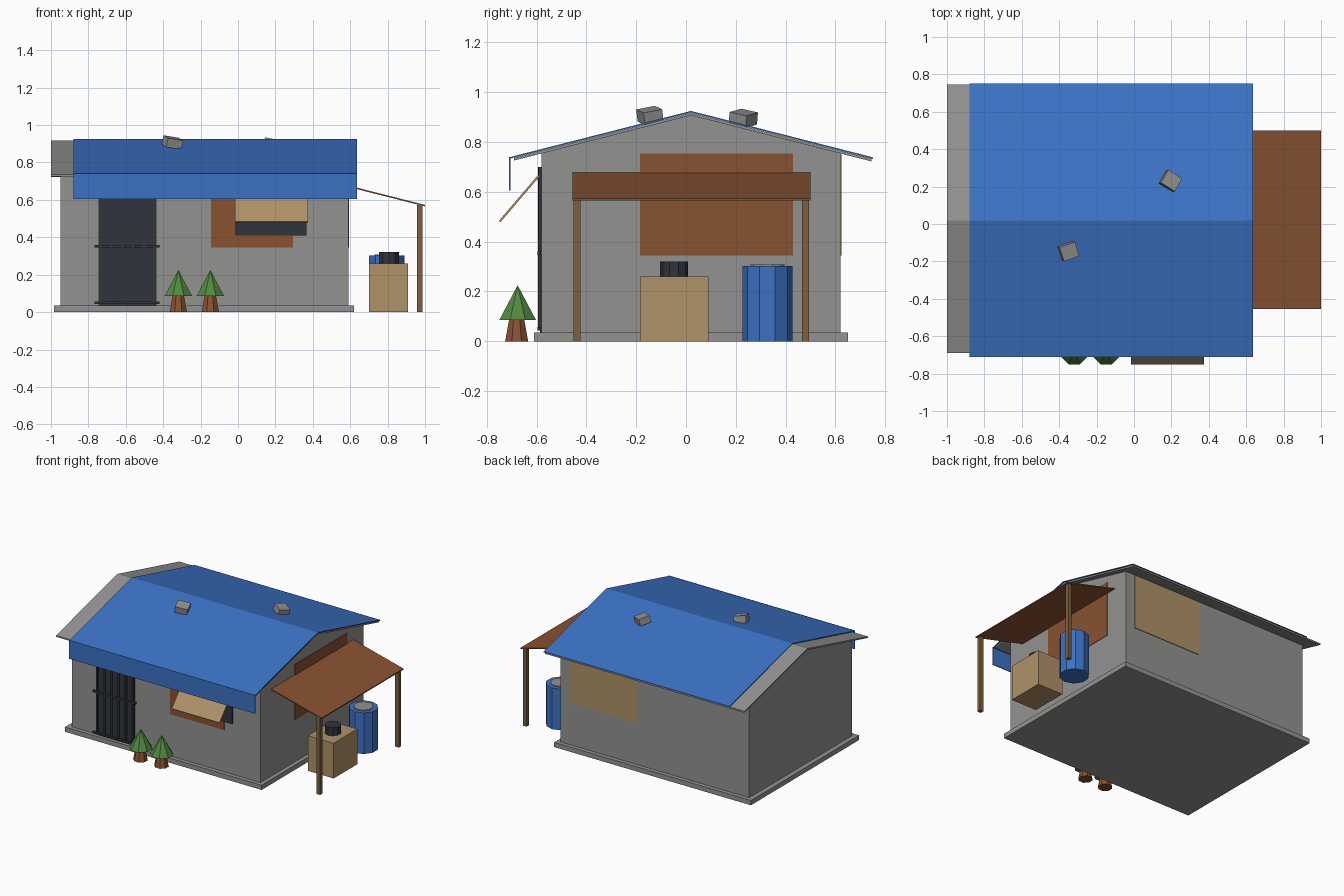
import bpy, math
from mathutils import Vector

cube = bpy.data.objects.get("Cube")
if cube:
    bpy.data.objects.remove(cube)


def material(name, r, g, b):
    m = bpy.data.materials.new(name)
    m.use_nodes = True
    m.diffuse_color = (r, g, b, 1)
    m.node_tree.nodes["Principled BSDF"].inputs["Base Color"].default_value = (r, g, b, 1)
    return m


GREY = material("concrete grey", 0.29, 0.29, 0.28)
BLUE = material("tarp blue", 0.045, 0.17, 0.56)
RUST = material("rust brown", 0.25, 0.085, 0.03)
TAN = material("plywood tan", 0.43, 0.29, 0.14)
DARK = material("iron dark", 0.03, 0.036, 0.045)
WOOD = material("post wood", 0.2, 0.115, 0.05)
GREEN = material("leaf green", 0.08, 0.25, 0.05)


def mesh(name, verts, faces, mat):
    me = bpy.data.meshes.new(name)
    me.from_pydata(verts, [], faces)
    me.materials.append(mat)
    ob = bpy.data.objects.new(name, me)
    bpy.context.collection.objects.link(ob)
    return ob


def box(name, x, y, z, mat):
    """Box from (min, max) ranges on each axis."""
    v = [(a, b, c) for a in x for b in y for c in z]
    f = [(0, 1, 3, 2), (4, 6, 7, 5), (0, 4, 5, 1), (2, 3, 7, 6), (0, 2, 6, 4), (1, 5, 7, 3)]
    return mesh(name, v, f, mat)


def extrude_x(name, x, profile, mat):
    """Closed y-z profile, counterclockwise seen from +x, swept along x."""
    n = len(profile)
    v = [(a, y, z) for a in x for y, z in profile]
    f = [tuple(reversed(range(n))), tuple(range(n, 2 * n))]
    f += [(i, (i + 1) % n, n + (i + 1) % n, n + i) for i in range(n)]
    return mesh(name, v, f, mat)


def cone(name, loc, r1, r2, height, sides, mat, turn=0.0):
    bpy.ops.mesh.primitive_cone_add(vertices=sides, radius1=r1, radius2=r2, depth=height,
                                    location=(loc[0], loc[1], loc[2] + height / 2),
                                    rotation=(0, 0, turn))
    ob = bpy.context.object
    ob.name = name
    ob.data.materials.append(mat)
    return ob


RIDGE_Y, SLOPE = 0.02, 0.255


def roof_z(y, top):
    return top - abs(y - RIDGE_Y) * SLOPE


def roof_sheet(name, x, y0, y1, top, thick, mat):
    ys = (y0, RIDGE_Y, y1)
    lower = [(y, roof_z(y, top) - thick) for y in ys]
    upper = [(y, roof_z(y, top)) for y in reversed(ys)]
    extrude_x(name, x, lower + upper, mat)


# House body
box("foundation_slab", (-0.985, 0.62), (-0.61, 0.65), (0, 0.035), GREY)
extrude_x("house_walls", (-0.95, 0.59),
          [(-0.58, 0.03), (0.62, 0.03), (0.62, 0.754), (RIDGE_Y, 0.907), (-0.58, 0.754)], GREY)

# Roof sheet, tarp and its hanging front edge
roof_sheet("metal_roof", (-1.0, 0.63), -0.69, 0.745, 0.918, 0.011, GREY)
roof_sheet("roof_tarp", (-0.88, 0.636), -0.708, 0.75, 0.925, 0.006, BLUE)
box("tarp_front_flap", (-0.88, 0.636), (-0.711, -0.705), (0.605, 0.741), BLUE)

# Stones holding the tarp down
for name, x, y, turn, side in (("front_stone", -0.35, -0.145, 20, 1),
                               ("back_stone", 0.195, 0.23, -32, -1)):
    bpy.ops.mesh.primitive_cube_add(size=1, location=(x, y, roof_z(y, 0.925) + 0.024),
                                    rotation=(math.radians(11 * side), math.radians(9), math.radians(turn)))
    stone = bpy.context.object
    stone.name = name
    stone.scale = (0.088, 0.08, 0.05)
    stone.data.materials.append(GREY)

# Wall patches
box("side_wall_patch", (0.588, 0.594), (-0.185, 0.43), (0.345, 0.755), RUST)
box("front_wall_patch", (-0.145, 0.295), (-0.584, -0.578), (0.345, 0.70), RUST)
box("back_wall_patch", (-0.04, 0.515), (0.618, 0.625), (0.345, 0.75), TAN)

# Barred door
box("door", (-0.745, -0.435), (-0.586, -0.578), (0.035, 0.70), DARK)
for i in range(6):
    x = -0.735 + i * 0.058
    box("door_bar", (x - 0.006, x + 0.006), (-0.594, -0.584), (0.05, 0.70), DARK)
for z in (0.05, 0.353, 0.655):
    box("door_rail", (-0.767, -0.42), (-0.597, -0.585), (z - 0.007, z + 0.007), DARK)

# Window with propped shutter
box("window", (-0.015, 0.365), (-0.592, -0.58), (0.41, 0.70), DARK)
extrude_x("window_shutter", (-0.015, 0.375),
          [(-0.745, 0.478), (-0.588, 0.662), (-0.594, 0.668), (-0.751, 0.484)], TAN)

# Side lean-to on two posts
rise = [(0.59, 0.677), (1.0, 0.573)]
verts = [(x, y, z - t) for t in (0, 0.008) for x, z in rise for y in (-0.455, 0.5)]
mesh("lean_to_roof", verts, [(0, 2, 3, 1), (4, 5, 7, 6), (0, 1, 5, 4),
                             (2, 6, 7, 3), (0, 4, 6, 2), (1, 3, 7, 5)], RUST)
for y in (-0.437, 0.479):
    box("lean_to_post", (0.957, 0.986), (y - 0.014, y + 0.014), (0, 0.572), WOOD)

# Crate with pot, and water barrel
box("crate", (0.70, 0.91), (-0.185, 0.09), (0, 0.26), TAN)
cone("pot", (0.807, -0.048, 0.26), 0.056, 0.056, 0.06, 10, DARK)
cone("barrel", (0.795, 0.327, 0), 0.1, 0.1, 0.303, 10, BLUE)
cone("barrel_lid", (0.795, 0.327, 0.302), 0.068, 0.068, 0.007, 10, GREY)

# Small trees in pots
for x in (-0.319, -0.148):
    cone("tree_trunk", (x, -0.68, 0), 0.05, 0.033, 0.087, 8, RUST, math.pi / 8)
    cone("tree_crown", (x, -0.676, 0.085), 0.08, 0, 0.14, 8, GREEN, math.pi / 8)
